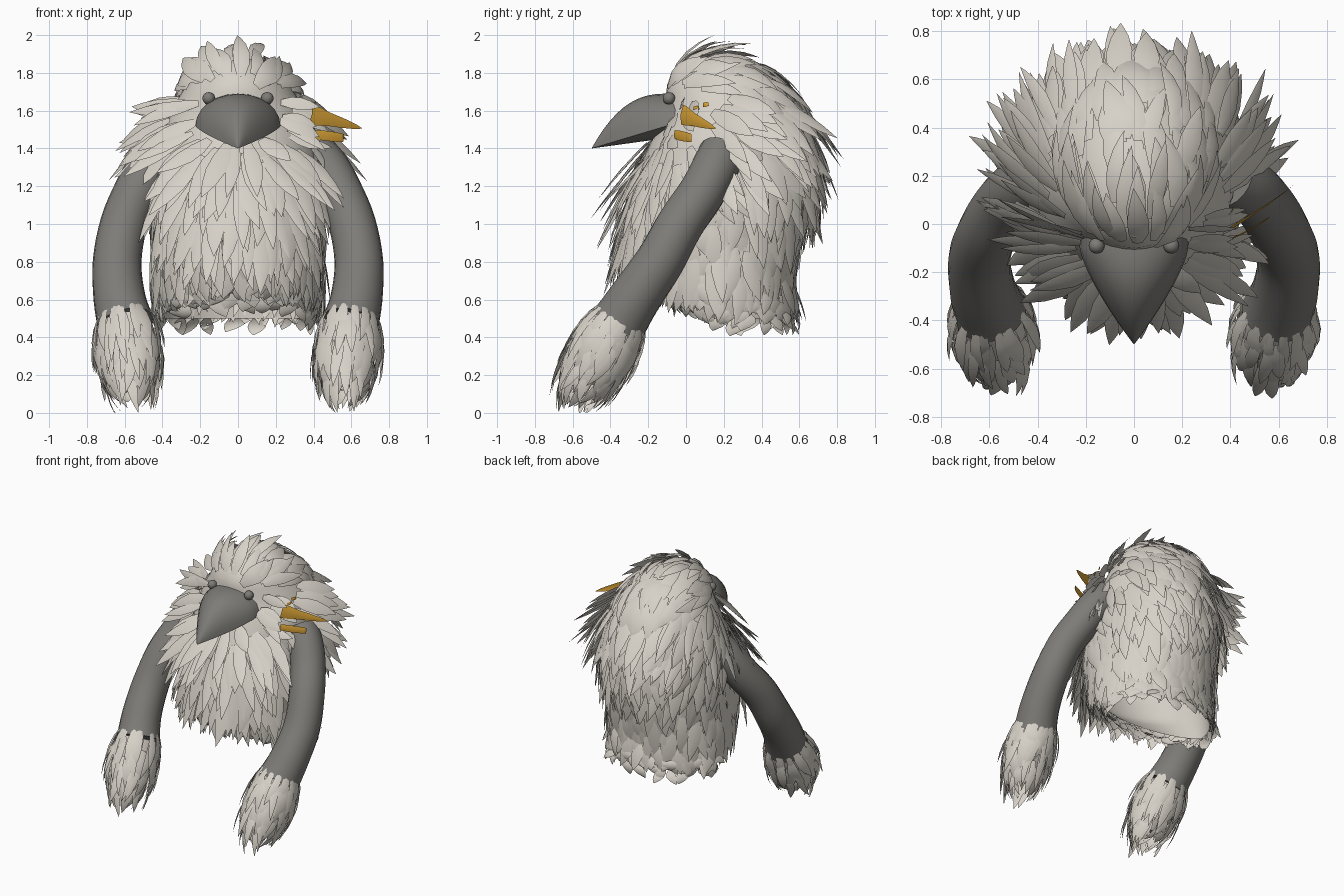
import bpy, bmesh, math, random
from mathutils import Vector

random.seed(4)
if "Cube" in bpy.data.objects:
    bpy.data.objects.remove(bpy.data.objects["Cube"])


def material(name, rgb):
    m = bpy.data.materials.new(name)
    m.use_nodes = True
    m.diffuse_color = (*rgb, 1)
    m.node_tree.nodes["Principled BSDF"].inputs["Base Color"].default_value = (*rgb, 1)
    return m


PALE = material("pale feather", (0.68, 0.64, 0.575))
GREY = material("dark grey skin", (0.205, 0.2, 0.185))
GOLD = material("gold feather", (0.74, 0.39, 0.04))
UP = Vector((0, 0, 1))


def finish(bm, name, mat, fix=False, angle=None):
    if fix:
        bmesh.ops.recalc_face_normals(bm, faces=bm.faces)
    mesh = bpy.data.meshes.new(name)
    bm.to_mesh(mesh)
    bm.free()
    mesh.materials.append(mat)
    mesh.polygons.foreach_set("use_smooth", [True] * len(mesh.polygons))
    ob = bpy.data.objects.new(name, mesh)
    bpy.context.collection.objects.link(ob)
    if angle:
        bpy.ops.object.select_all(action='DESELECT')
        ob.select_set(True)
        bpy.context.view_layer.objects.active = ob
        bpy.ops.object.shade_smooth_by_angle(angle=math.radians(angle))


def bridge(bm, rings):
    for lo, hi in zip(rings, rings[1:]):
        n = len(lo)
        for i in range(n):
            j = (i + 1) % n
            bm.faces.new((lo[i], lo[j], hi[j], hi[i]))


def tube(name, mat, path, radii, sides=20):
    bm = bmesh.new()
    rings = []
    for k, p in enumerate(path):
        axis = (path[min(k + 1, len(path) - 1)] - path[max(k - 1, 0)]).normalized()
        u = axis.cross(Vector((0, 1, 0))).normalized()
        v = axis.cross(u)
        rings.append([bm.verts.new(p + radii[k] * (u * math.cos(a) + v * math.sin(a)))
                      for a in (math.tau * i / sides for i in range(sides))])
    bridge(bm, rings)
    bm.faces.new(rings[0])
    bm.faces.new(rings[-1])
    finish(bm, name, mat, True, 50)


def spline(pts, steps=4):
    # Catmull-Rom smoothing of a path
    out = []
    for i in range(len(pts) - 1):
        a, b, c, d = (pts[max(0, min(len(pts) - 1, i + k))] for k in (-1, 0, 1, 2))
        for s in range(steps):
            t = s / steps
            out.append(b + (c - a) * t / 2 + (a * 2 - b * 5 + c * 4 - d) * t * t / 2
                       + (b * 3 - a - c * 3 + d) * t ** 3 / 2)
    return out + [pts[-1]]


LEAF = ((0, .45), (.25, .9), (.5, 1), (.75, .68), (.9, .3))


def feather(bm, p, d, n, length, width, lift, bend, sway=0, leaf=LEAF):
    # Pointed leaf with a slight central ridge
    side = d.cross(n).normalized()
    prev = None

    def at(t):
        return p + d * length * t + n * (lift * t - bend * t * t) + side * sway * t * t

    def vert(q):
        q.z = min(max(q.z, 0), 2)
        return bm.verts.new(q)

    for t, w in leaf:
        c, s = at(t), side * w * width / 2
        row = [vert(c - s), vert(c + n * width * w * .1), vert(c + s)]
        if prev:
            for k in (0, 1):
                bm.faces.new((prev[k], prev[k + 1], row[k + 1], row[k]))
        prev = row
    tip = vert(at(1))
    for k in (0, 1):
        bm.faces.new((prev[k], prev[k + 1], tip))


# Body shell: height, centre y, half width, half depth
BODY = [(.5, .25, .40, .31), (.75, .175, .43, .375), (1, .145, .44, .455),
        (1.25, .195, .44, .465), (1.45, .23, .42, .41), (1.6, .24, .36, .355),
        (1.74, .2, .27, .3), (1.83, .17, .18, .21), (1.88, .14, .07, .08)]


def surface(a, z):
    z = max(BODY[0][0], min(BODY[-1][0], z))
    for lo, hi in zip(BODY, BODY[1:]):
        if z <= hi[0]:
            break
    t = (z - lo[0]) / (hi[0] - lo[0])
    cy, rx, ry = (lo[k] + (hi[k] - lo[k]) * t for k in (1, 2, 3))
    hem = .12 * max(0, 1 - (z - .5) / .25) * max(0, -math.sin(a))
    return Vector((rx * math.cos(a), cy + ry * math.sin(a), z + hem))


def normal(a, z):
    du = surface(a + .02, z) - surface(a - .02, z)
    dv = surface(a, z + .03) - surface(a, z - .03)
    return du.cross(dv).normalized()


bm = bmesh.new()
levels = [.5 + 1.38 * i / 30 for i in range(31)]
rings = [[bm.verts.new(surface(math.tau * i / 40, z)) for i in range(40)] for z in levels]
bridge(bm, rings)
bm.faces.new(rings[-1])
finish(bm, "body_shell", PALE)

# Plumage, flowing away from the face and then down
bm = bmesh.new()
face = Vector((0, -.25, 1.6))
z = .52
while z < 1.89:
    rx = (surface(0, z) - surface(math.pi, z)).length / 2
    count = max(7, int(math.tau * rx / .075))
    for i in range(count):
        a = math.tau * (i + random.uniform(.1, .9)) / count
        zz = min(z + random.uniform(-.05, .05), 1.87)
        p, n = surface(a, zz), normal(a, zz)
        cheek = 1.43 < p.z < 1.7 and p.y < .12
        if abs(p.x) < .19 and 1.45 < p.z < 1.69 and p.y < .05 or cheek and p.x > .28:
            continue
        w = max(0, min(1, (p.z - 1.1) / .4))
        flow = (p - face).normalized() * w - UP * (1 - .55 * w)
        if p.y < .2 and p.z > 1.66:
            flow += Vector((0, .5, .4))
        d = (flow - n * flow.dot(n)).normalized()
        length = random.uniform(.27, .4)
        lift, bend = random.uniform(.03, .08), random.uniform(.01, .06)
        if p.z > 1.68:
            length, bend = length * .85, bend + .09
        elif p.z > 1.35 and p.y < .35:
            lift += .07
        elif p.z > 1.15 and p.y > -.05:
            lift += .02
        if cheek and p.x > 0:
            length *= .55
        if p.y < -.05 and p.z < 1.4:
            length, bend = length * 1.15, bend - .03
        length = min(length, max(.09, p.z - random.uniform(.45, .53) - .14 * max(0, -math.sin(a))))
        if abs(p.x) > .33 and -.05 < p.y < .3 and .9 < p.z < 1.35:
            lift, length = .02, length * .8
        feather(bm, p + n * random.uniform(0, .02), d, n, length, random.uniform(.07, .11),
                lift, bend, random.uniform(-.07, .07))
    z += .055 if z < 1.7 else .045
finish(bm, "body_feathers", PALE)

# Beak: hooked wedge with sharp side corners
bm = bmesh.new()
rings = []
for k in range(-1, 13):
    t = max(0, min(k / 12, .995))
    y = .02 if k < 0 else -.1 - .4 * t
    w = .225 * (1 - t ** 1.35)
    top, corner, keel = 1.4 + .29 * (1 - t ** 2.5), 1.52 - .12 * t, 1.455 - .055 * t
    sect = [(w * math.cos(math.pi * i / 12), corner + (top - corner) * math.sin(math.pi * i / 12))
            for i in range(13)]
    sect += [(w * s, corner + (keel - corner) * (1 - abs(s) ** 1.6)) for s in (-.66, -.33, 0, .33, .66)]
    rings.append([bm.verts.new((x, y, h)) for x, h in sect])
bridge(bm, rings)
bm.faces.new(rings[0])
bm.faces.new(rings[-1])
finish(bm, "beak", GREY, True, 45)

for sign, label in ((1, "left"), (-1, "right")):
    # Eye
    bm = bmesh.new()
    bmesh.ops.create_uvsphere(bm, u_segments=16, v_segments=10, radius=.033)
    bmesh.ops.translate(bm, verts=bm.verts, vec=(sign * .155, -.09, 1.665))
    finish(bm, label + "_eye", GREY)

    # Arm
    arm = [(.4, .19, 1.37), (.47, .15, 1.29), (.54, .08, 1.16), (.605, -.03, 1),
           (.64, -.14, .8), (.628, -.27, .61), (.595, -.36, .47)]
    path = spline([Vector((sign * x, y, h)) for x, y, h in arm])
    n = len(path) - 1
    tube(label + "_arm", GREY, path, [.123 + .03 * (i / n) ** 4 for i in range(n + 1)])

    # Hand core and its fringe of feathers
    wrist, tip = path[-1], Vector((sign * .56, -.58, .07))
    axis = tip - wrist
    u = axis.cross(Vector((0, 1, 0))).normalized()
    v = axis.cross(u).normalized()

    def radius(t):
        return .14 + .1 * t - .26 * t * t

    steps = [i / 8 for i in range(7)]
    tube(label + "_hand", PALE, [wrist + axis * t for t in steps],
         [radius(t) for t in steps], 14)
    bm = bmesh.new()
    for row in range(6):
        t = -.06 + row * .13
        count = 20 - row
        for i in range(count):
            a = math.tau * (i + random.random()) / count
            out = u * math.cos(a) + v * math.sin(a)
            d = (axis.normalized() + out * (.14 - .4 * t)).normalized()
            out = (out - d * out.dot(d)).normalized()
            p = wrist + axis * t + out * (radius(t) + .008)
            length = min(random.uniform(.24, .34), (p.z - random.uniform(0, .12)) / -d.z)
            feather(bm, p, d, out, length, random.uniform(.045, .075),
                    random.uniform(.05, .1), random.uniform(.07, .14),
                    random.uniform(-.05, .05))
    finish(bm, label + "_hand_feathers", PALE)

# Gold accent feathers on the left cheek
BLADE = ((0, .95), (.15, .85), (.35, .62), (.6, .46), (.85, .24))
STUB = ((0, .8), (.3, .95), (.6, .95), (.9, .85), (.99, .75))
bm = bmesh.new()
for a, b, width, leaf in (((.385, -.02, 1.58), (.66, .16, 1.505), .115, BLADE),
                          ((.4, -.06, 1.475), (.56, .03, 1.455), .055, STUB),
                          ((.39, .04, 1.61), (.41, .07, 1.615), .025, STUB),
                          ((.39, .09, 1.63), (.41, .12, 1.635), .025, STUB)):
    a, b = Vector(a), Vector(b)
    d = (b - a).normalized()
    feather(bm, a, d, d.cross(UP).normalized(), (b - a).length, width, .02, .02, 0, leaf)
finish(bm, "gold_feathers", GOLD)
